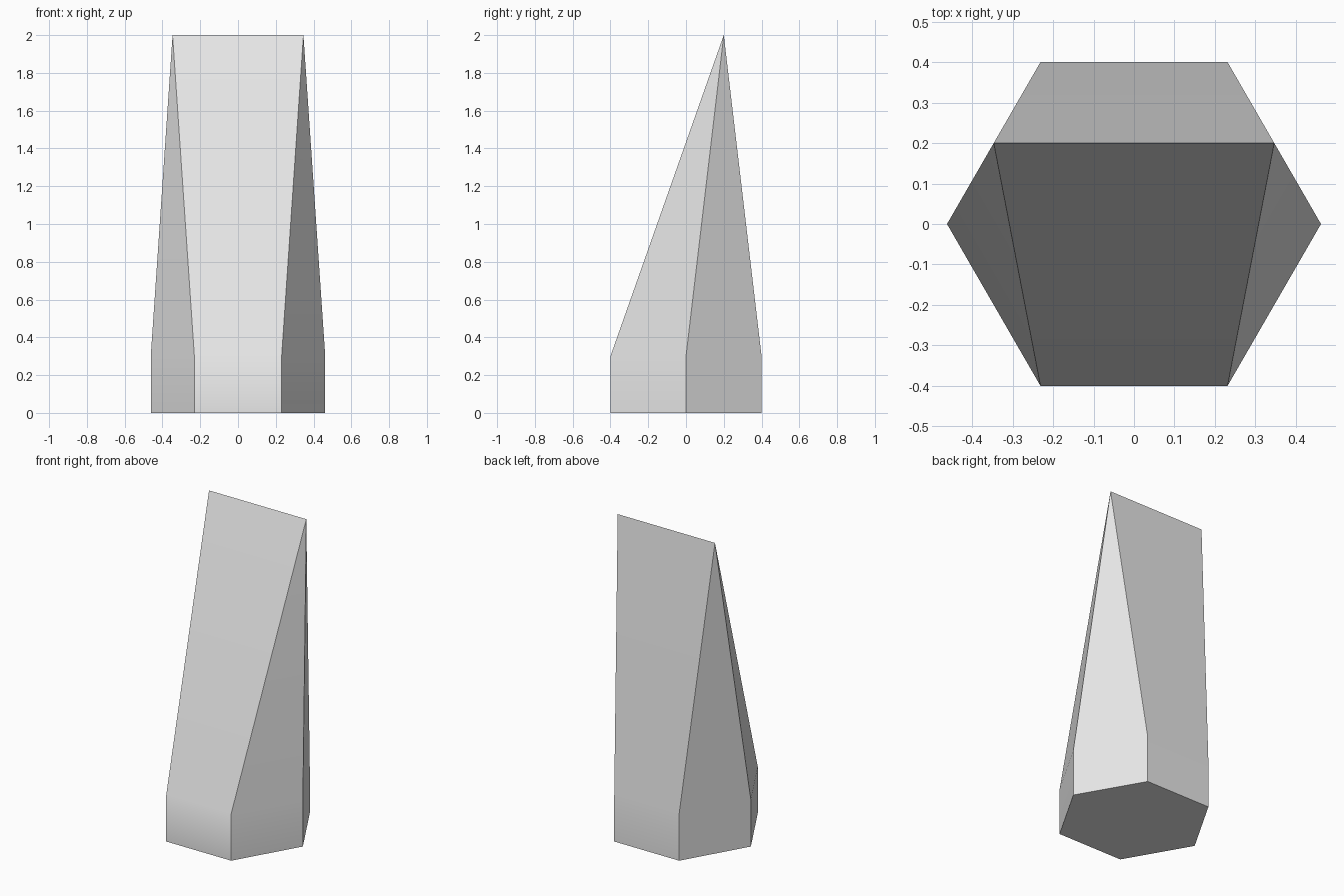
import bpy
import bmesh
import math

cube = bpy.data.objects.get("Cube")
if cube:
    bpy.data.objects.remove(cube, do_unlink=True)

APOTHEM = 0.4
RADIUS = APOTHEM / math.cos(math.pi / 6)
BASE_HEIGHT = 0.3
TOP = 2.0
RIDGE_Y = APOTHEM / 2
RIDGE_X = RADIUS * 0.75

# Plain grey material
grey = bpy.data.materials.new("light_grey")
grey.use_nodes = True
colour = (0.8, 0.8, 0.8, 1)
grey.diffuse_color = colour
grey.node_tree.nodes["Principled BSDF"].inputs["Base Color"].default_value = colour

bm = bmesh.new()


def hexagon(z):
    return [bm.verts.new((RADIUS * math.cos(i * math.pi / 3),
                          RADIUS * math.sin(i * math.pi / 3), z)) for i in range(6)]


# Hexagonal foot: corners run from left, round the back, to the right and front
low, high = hexagon(0), hexagon(BASE_HEIGHT)
bm.faces.new(low[::-1])
for i in range(6):
    j = (i + 1) % 6
    bm.faces.new((low[i], low[j], high[j], high[i]))

# Tapered shaft ending in a sharp ridge
left = bm.verts.new((RIDGE_X, RIDGE_Y, TOP))
right = bm.verts.new((-RIDGE_X, RIDGE_Y, TOP))
for tip, corners in ((left, (5, 0, 1)), (right, (2, 3, 4))):
    for a, b in zip(corners, corners[1:]):
        bm.faces.new((high[a], high[b], tip))
bm.faces.new((high[1], high[2], right, left))
bm.faces.new((high[4], high[5], left, right))
bmesh.ops.recalc_face_normals(bm, faces=bm.faces)

mesh = bpy.data.meshes.new("wedge_shaft")
bm.to_mesh(mesh)
bm.free()
mesh.materials.append(grey)
shaft = bpy.data.objects.new("wedge_shaft", mesh)
bpy.context.collection.objects.link(shaft)

# Soft bend above the foot, crisp edges elsewhere
bpy.ops.object.select_all(action="DESELECT")
shaft.select_set(True)
bpy.context.view_layer.objects.active = shaft
bpy.ops.object.shade_smooth_by_angle(angle=math.radians(30))
weighted = shaft.modifiers.new("weighted_normals", "WEIGHTED_NORMAL")
weighted.keep_sharp = True
